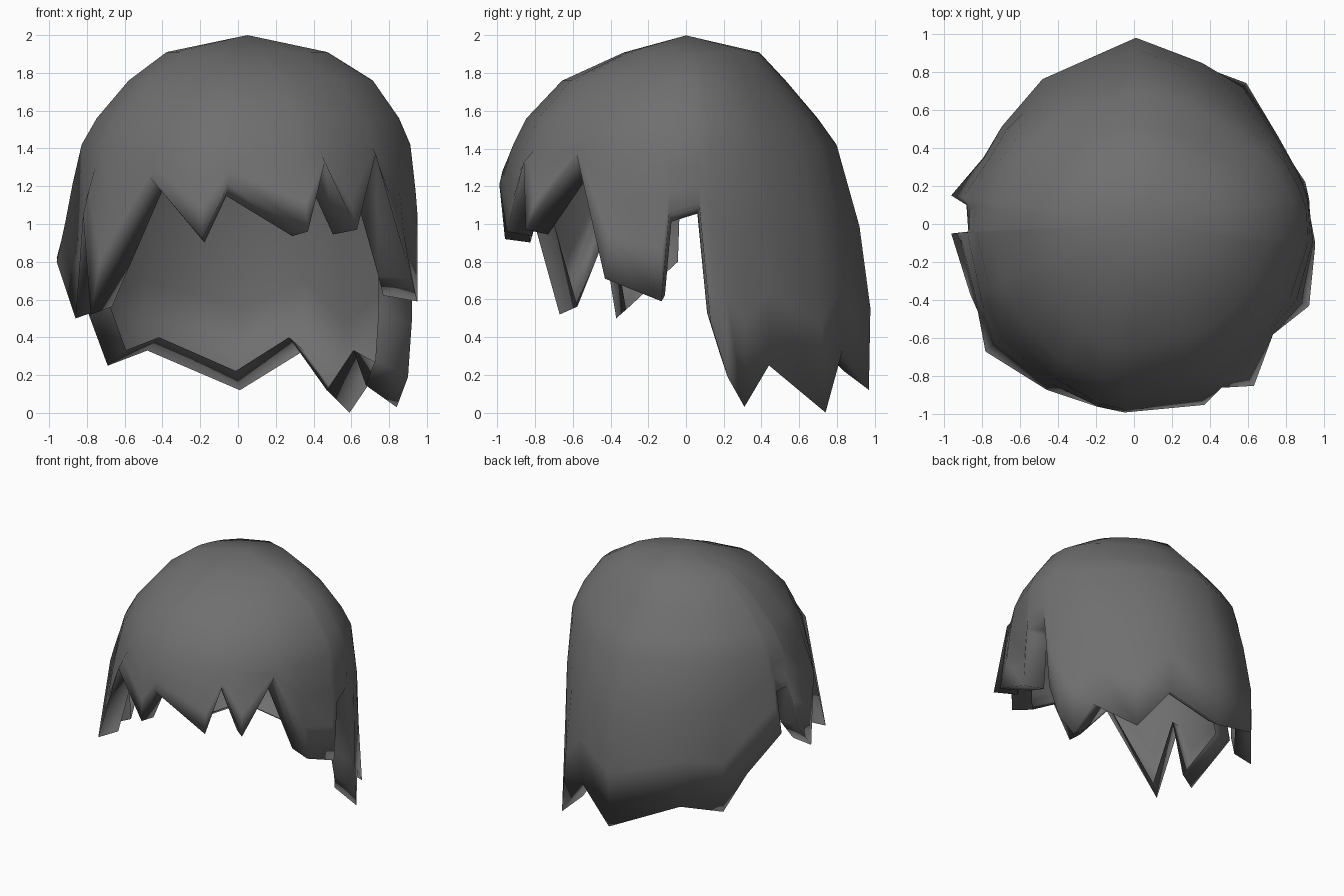
import bpy, bmesh, math
from mathutils import Vector

if "Cube" in bpy.data.objects:
    bpy.data.objects.remove(bpy.data.objects["Cube"])

# Hem of the hair, counter-clockwise seen from above, starting at the right ear gap
HEM = [
    (.92, .07, 1.10), (.92, .13, .48), (.90, .22, .19), (.84, .31, .03),  # right back lock
    (.76, .44, .25), (.59, .74, .0), (.35, .83, .33),                     # back spikes
    (.01, .97, .12), (-.48, .76, .33), (-.69, .51, .25),
    (-.79, .35, .52), (-.96, .15, .82), (-.88, .10, 1.12),                # left ear gap
    (-.87, -.04, 1.10), (-.96, -.05, .80), (-.86, -.37, .50),             # left side lock
    (-.82, -.46, 1.05), (-.78, -.67, .52), (-.46, -.87, 1.24),            # left front lock
    (-.19, -.96, .92), (-.05, -.99, 1.21), (.37, -.95, .96),              # fringe
    (.46, -.86, 1.33), (.63, -.85, .97), (.73, -.58, 1.37),
    (.92, -.43, .71), (.95, -.13, .59), (.95, -.09, 1.05),                # right side lock
]
# Profile: height, radius at front, right, back and left
PROFILE = [(1.91, .33, .48, .39, .38), (1.76, .66, .72, .53, .58), (1.56, .85, .86, .70, .75),
           (1.42, .92, .92, .80, .83), (1.2, .99, .94, .86, .87), (.7, .97, .94, .99, .90),
           (0, .95, .90, .97, .90)]


def radius(a, z):
    z = min(max(z, 0), 1.91)
    for p, q in zip(PROFILE, PROFILE[1:]):
        if z >= q[0]:
            t = (p[0] - z) / (p[0] - q[0])
            f, ri, b, le = (p[i] + (q[i] - p[i]) * t for i in (1, 2, 3, 4))
            side = ri if math.cos(a) > 0 else le
            end = f if math.sin(a) < 0 else b
            # ellipse quarter, slightly flattened on the diagonals at the back
            flat = .02 if math.sin(a) < 0 else .07
            return (1 - flat * abs(math.sin(2 * a))) / math.hypot(math.cos(a) / side, math.sin(a) / end)


def column(h):
    """Points of one strand from the crown down to a hem point."""
    a, hr = math.atan2(h[1], h[0]), math.hypot(h[0], h[1])
    pts = []
    for z in (1.91, 1.76, 1.56, 1.42):
        r = radius(a, z)
        pts.append(Vector((r * math.cos(a), r * math.sin(a), z)))
    for t in (1 / 3, 2 / 3):
        z = 1.42 + (h[2] - 1.42) * t
        r = radius(a, z) * (1 - t * t) + hr * t * t
        pts.append(Vector((r * math.cos(a), r * math.sin(a), z)))
    return pts + [Vector(h)]


bm = bmesh.new()
# Outer skin, with the hem turned inwards as a lip
top = bm.verts.new((.05, 0, 2))
cols = []
for h in HEM:
    pts = column(h)
    pts.append(Vector((h[0] * .83 - .02, h[1] * .86, .8 + (h[2] - .8) * .85)))
    cols.append([bm.verts.new(p) for p in pts])
for i, c in enumerate(cols):
    d = cols[(i + 1) % len(cols)]
    bm.faces.new((top, c[0], d[0]))
    for k in range(len(c) - 1):
        bm.faces.new((c[k], c[k + 1], d[k + 1], d[k]))

mesh = bpy.data.meshes.new("hair")
bm.to_mesh(mesh)
bm.free()
mat = bpy.data.materials.new("dark grey")
mat.diffuse_color = (.16, .16, .16, 1)
mat.use_nodes = True
mat.node_tree.nodes["Principled BSDF"].inputs["Base Color"].default_value = mat.diffuse_color
mesh.materials.append(mat)
hair = bpy.data.objects.new("hair", mesh)
bpy.context.collection.objects.link(hair)
bpy.context.view_layer.objects.active = hair
hair.select_set(True)
bpy.ops.object.shade_smooth()
